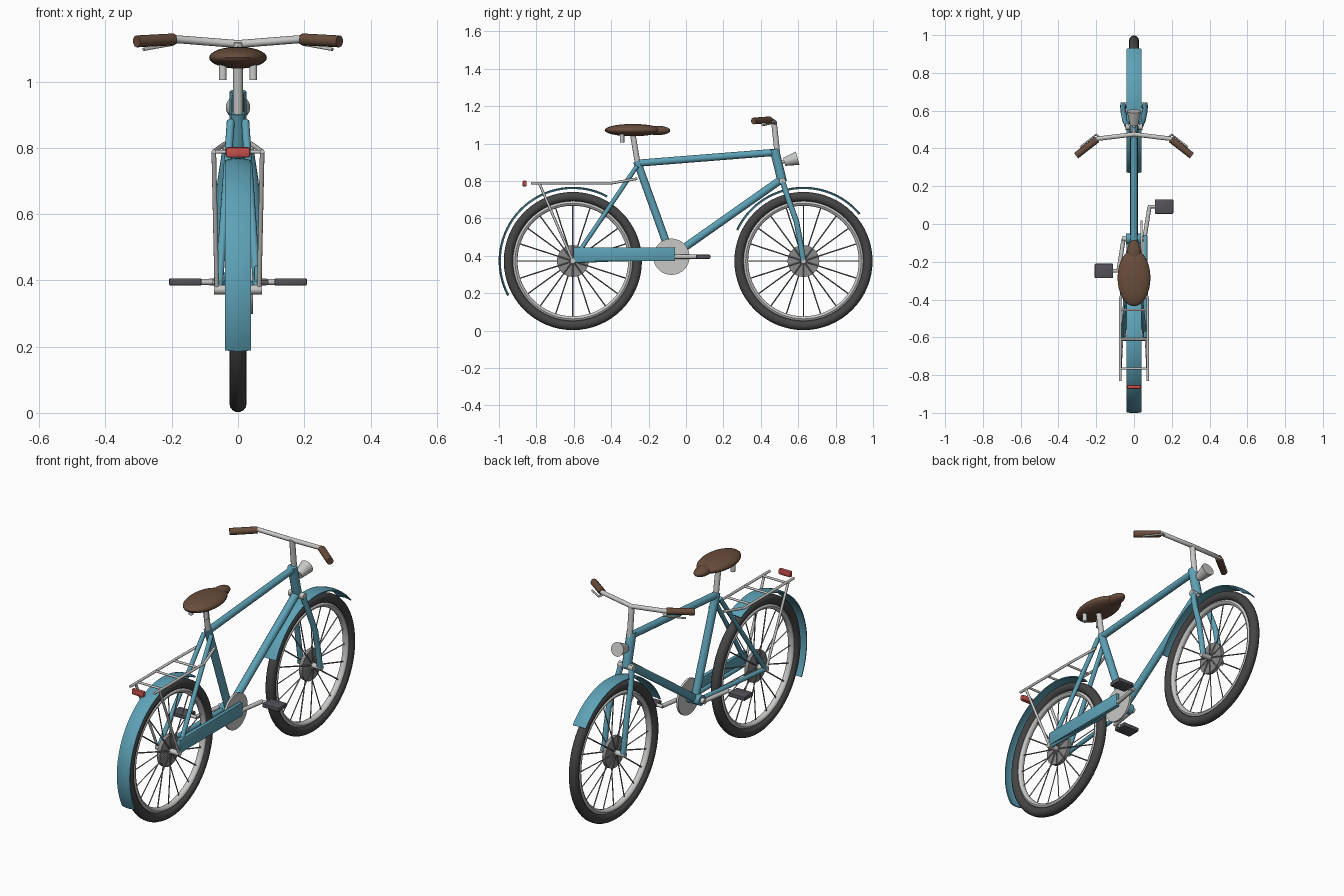
import bpy, bmesh
from math import sin, cos, pi, radians
from mathutils import Vector, Matrix

if "Cube" in bpy.data.objects:
    bpy.data.objects.remove(bpy.data.objects["Cube"])


def material(name, r, g, b):
    m = bpy.data.materials.new(name)
    m.use_nodes = True
    m.diffuse_color = (r, g, b, 1)
    m.node_tree.nodes["Principled BSDF"].inputs["Base Color"].default_value = (r, g, b, 1)
    return m


BLUE = material("blue paint", 0.11, 0.36, 0.47)
CHROME = material("light metal", 0.58, 0.58, 0.57)
STEEL = material("spoke steel", 0.25, 0.25, 0.25)
RUBBER = material("tyre rubber", 0.06, 0.06, 0.06)
PEDAL = material("pedal rubber", 0.09, 0.085, 0.1)
BROWN = material("brown leather", 0.14, 0.075, 0.045)
RED = material("red lens", 0.55, 0.08, 0.07)


def finish(name, mesh, mat):
    mesh.name = name
    mesh.materials.clear()
    mesh.materials.append(mat)
    mesh.polygons.foreach_set("use_smooth", [True] * len(mesh.polygons))
    mesh.set_sharp_from_angle(angle=radians(40))
    ob = bpy.data.objects.new(name, mesh)
    bpy.context.collection.objects.link(ob)
    return ob


def from_bm(name, bm, mat):
    bmesh.ops.recalc_face_normals(bm, faces=bm.faces)
    mesh = bpy.data.meshes.new(name)
    bm.to_mesh(mesh)
    bm.free()
    return finish(name, mesh, mat)


def tubes(name, paths, radius, mat, res=4):
    """Round tubes that follow one or more point paths."""
    cu = bpy.data.curves.new(name, "CURVE")
    cu.dimensions = "3D"
    cu.bevel_depth, cu.bevel_resolution, cu.use_fill_caps = radius, res, True
    for path in paths:
        sp = cu.splines.new("POLY")
        sp.points.add(len(path) - 1)
        for pt, co in zip(sp.points, path):
            pt.co = (*co, 1)
    tmp = bpy.data.objects.new(name, cu)
    mesh = bpy.data.meshes.new_from_object(tmp)
    bpy.data.objects.remove(tmp)
    bpy.data.curves.remove(cu)
    return finish(name, mesh, mat)


def tube(name, radius, mat, *path):
    return tubes(name, [path], radius, mat)


def pair(name, radius, mat, *path):
    """The same tube on the left and right sides."""
    for side, s in (("left", 1), ("right", -1)):
        tube(f"{side}_{name}", radius, mat, *[(s * x, y, z) for x, y, z in path])


def cone(name, a, b, r1, r2, mat, seg=32):
    a, b = Vector(a), Vector(b)
    bm = bmesh.new()
    rot = (b - a).to_track_quat("Z", "Y").to_matrix().to_4x4()
    bmesh.ops.create_cone(bm, cap_ends=True, segments=seg, radius1=r1, radius2=r2,
                          depth=(b - a).length, matrix=Matrix.Translation((a + b) / 2) @ rot)
    return from_bm(name, bm, mat)


def box(name, centre, size, mat, bevel=0.0):
    bm = bmesh.new()
    bmesh.ops.create_cube(bm, size=1, matrix=Matrix.LocRotScale(centre, None, size))
    if bevel:
        bmesh.ops.bevel(bm, geom=bm.edges[:], offset=bevel, segments=2, profile=0.5, affect="EDGES")
    return from_bm(name, bm, mat)


def ellipsoid(name, centre, size, mat):
    bm = bmesh.new()
    bmesh.ops.create_uvsphere(bm, u_segments=32, v_segments=16, radius=1,
                              matrix=Matrix.LocRotScale(centre, None, size))
    return from_bm(name, bm, mat)


def sweep(name, section, y, z, mat, start=0, end=360, steps=64):
    """Sweep a closed (x, radius) section around a wheel axle."""
    full = end - start == 360
    bm = bmesh.new()
    rings = []
    for i in range(steps + (not full)):
        a = radians(start + (end - start) * i / steps)
        rings.append([bm.verts.new((x, y + r * cos(a), z + r * sin(a))) for x, r in section])
    n = len(section)
    for i in range(steps):
        p, q = rings[i], rings[(i + 1) % len(rings)]
        for j in range(n):
            k = (j + 1) % n
            bm.faces.new((p[j], p[k], q[k], q[j]))
    if not full:
        bm.faces.new(rings[0])
        bm.faces.new(rings[-1])
    return from_bm(name, bm, mat)


def oval(rx, ry, mid, n):
    return [(rx * cos(2 * pi * i / n), mid + ry * sin(2 * pi * i / n)) for i in range(n)]


# Wheels and mudguards
AXLE_Z, REAR_Y, FRONT_Y = 0.372, -0.605, 0.628
xs = [-0.039, -0.02, 0, 0.02, 0.039]
guard = [(x, 0.397 - 4 * x * x) for x in xs] + [(x, 0.391 - 4 * x * x) for x in reversed(xs)]
for name, y, start, end in (("rear", REAR_Y, 62, 208), ("front", FRONT_Y, 40, 155)):
    sweep(name + "_tyre", oval(0.026, 0.026, 0.344, 14), y, AXLE_Z, RUBBER)
    sweep(name + "_rim", oval(0.017, 0.014, 0.309, 10), y, AXLE_Z, CHROME)
    spokes = []
    for i in range(20):
        a = 2 * pi * i / 20
        x = 0.016 if i % 2 else -0.016
        spokes.append([(x, y + 0.015 * cos(a), AXLE_Z + 0.015 * sin(a)),
                       (0, y + 0.305 * cos(a), AXLE_Z + 0.305 * sin(a))])
    tubes(name + "_spokes", spokes, 0.0035, STEEL, 0)
    cone(name + "_hub_disc", (-0.01, y, AXLE_Z), (0.01, y, AXLE_Z), 0.085, 0.085, STEEL)
    cone(name + "_axle", (-0.072, y, AXLE_Z), (0.072, y, AXLE_Z), 0.014, 0.014, CHROME, 16)
    sweep(name + "_mudguard", guard, y, AXLE_Z, BLUE, start, end, 32)

# Frame
BB = (0, -0.078, 0.395)
SEAT_TOP = (0, -0.262, 0.905)
tube("seat_tube", 0.021, BLUE, BB, SEAT_TOP)
tube("top_tube", 0.019, BLUE, (0, -0.26, 0.895), (0, 0.475, 0.953))
tube("down_tube", 0.021, BLUE, BB, (0, 0.505, 0.805))
tube("head_tube", 0.025, BLUE, (0, 0.472, 0.97), (0, 0.515, 0.795))
cone("bottom_bracket", (-0.042, *BB[1:]), (0.042, *BB[1:]), 0.028, 0.028, BLUE, 20)
pair("seat_stay", 0.012, BLUE, (0.022, -0.262, 0.88), (0.058, REAR_Y, AXLE_Z))
pair("chain_stay", 0.012, BLUE, (0.025, *BB[1:]), (0.058, REAR_Y, AXLE_Z))
pair("fork_leg", 0.015, BLUE, (0.03, 0.512, 0.81), (0.047, 0.548, 0.70),
     (0.056, 0.59, 0.585), (0.058, 0.61, 0.48), (0.058, FRONT_Y, AXLE_Z))
cone("fork_crown", (-0.046, 0.515, 0.80), (0.046, 0.515, 0.80), 0.017, 0.017, CHROME, 20)

# Drive train
cone("chainring", (0.034, *BB[1:]), (0.046, *BB[1:]), 0.097, 0.097, CHROME, 40)
case = box("chain_case", (0.06, -0.33, 0.408), (0.022, 0.545, 0.074), BLUE, 0.005)
cone("crank_axle", (-0.062, *BB[1:]), (0.062, *BB[1:]), 0.015, 0.015, CHROME, 16)
for side, s in (("left", 1), ("right", -1)):
    py = BB[1] + s * 0.17
    tube(side + "_crank", 0.011, CHROME, (s * 0.055, *BB[1:]), (s * 0.082, py, 0.395))
    tube(side + "_pedal_axle", 0.009, CHROME, (s * 0.075, py, 0.395), (s * 0.12, py, 0.395))
    box(side + "_pedal", (s * 0.159, py, 0.395), (0.098, 0.076, 0.022), PEDAL, 0.004)

# Saddle
tube("seat_post", 0.015, CHROME, (0, -0.258, 0.89), (0, -0.286, 1.06))
ellipsoid("saddle", (0, -0.285, 1.072), (0.087, 0.15, 0.033), BROWN)
ellipsoid("saddle_nose", (0, -0.152, 1.07), (0.037, 0.068, 0.025), BROWN)
pair("saddle_spring", 0.012, CHROME, (0.046, -0.342, 1.005), (0.046, -0.342, 1.06))

# Handlebar
tube("stem", 0.015, CHROME, (0, 0.488, 0.95), (0, 0.47, 1.118))
tube("handlebar", 0.012, CHROME, (-0.29, 0.375, 1.122), (-0.19, 0.452, 1.128), (0, 0.475, 1.113),
     (0.19, 0.452, 1.128), (0.29, 0.375, 1.122))
pair("grip", 0.018, BROWN, (0.195, 0.448, 1.127), (0.306, 0.362, 1.121))
pair("brake_lever", 0.005, CHROME, (0.18, 0.457, 1.122), (0.2, 0.474, 1.112), (0.285, 0.407, 1.097))

# Lamps
cone("headlamp_bracket", (0, 0.485, 0.90), (0, 0.535, 0.905), 0.009, 0.009, CHROME, 12)
cone("headlamp", (0, 0.525, 0.902), (0, 0.597, 0.922), 0.022, 0.037, CHROME, 24)
box("tail_lamp", (0, -0.863, 0.786), (0.074, 0.022, 0.032), RED, 0.007)

# Luggage rack
pair("rack_rail", 0.007, CHROME, (0.073, -0.83, 0.788), (0.073, -0.40, 0.788), (0.04, -0.262, 0.812))
pair("rack_strut", 0.007, CHROME, (0.073, -0.785, 0.788), (0.064, REAR_Y, AXLE_Z))
tubes("rack_crossbars", [[(-0.073, y, 0.788), (0.073, y, 0.788)] for y in (-0.455, -0.61, -0.765)],
      0.006, CHROME)
